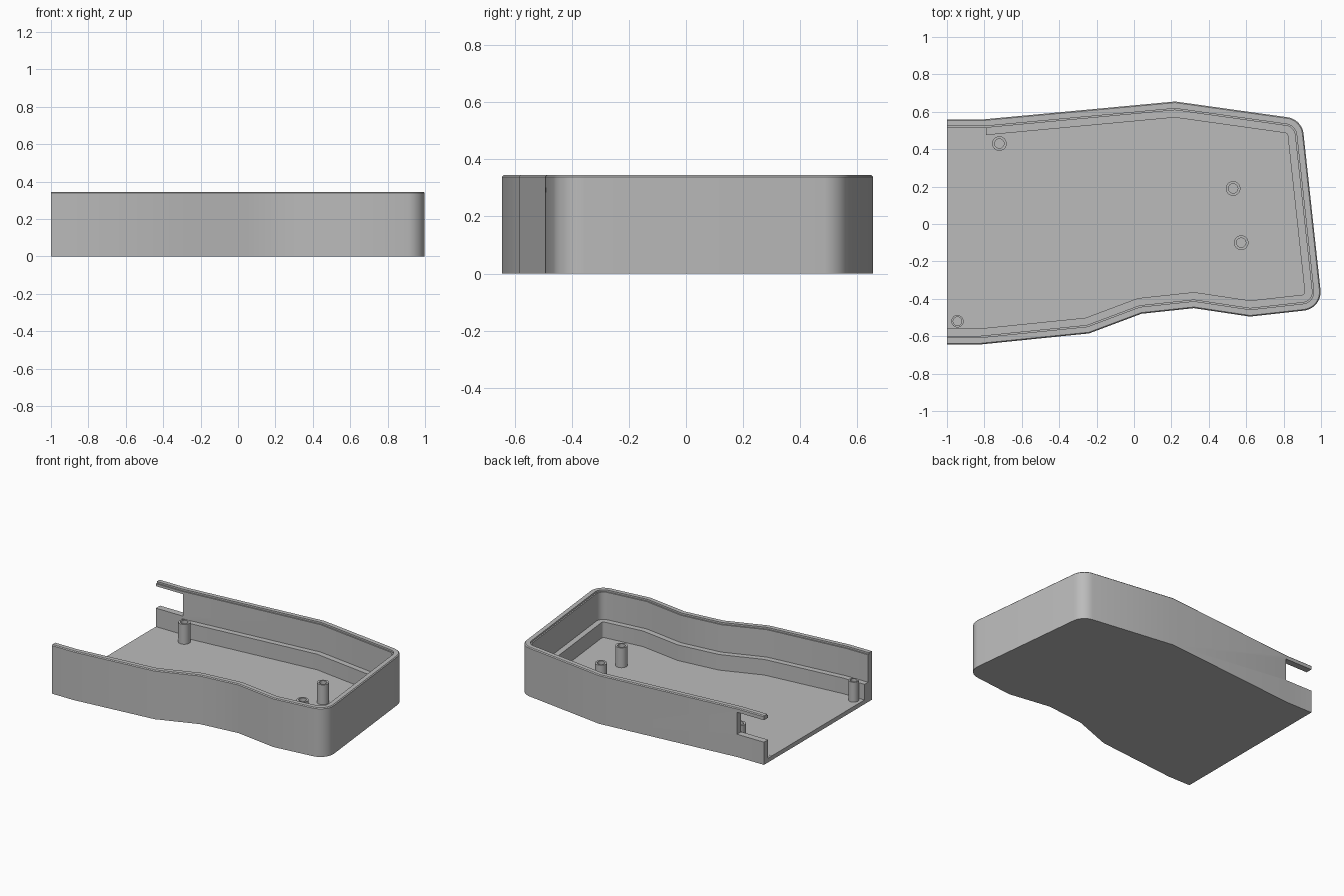
import bpy, bmesh, math
from mathutils import Vector

if "Cube" in bpy.data.objects:
    bpy.data.objects.remove(bpy.data.objects["Cube"], do_unlink=True)

grey = bpy.data.materials.new("plain grey")
grey.use_nodes = True
grey.diffuse_color = (0.5, 0.5, 0.5, 1)
grey.node_tree.nodes["Principled BSDF"].inputs["Base Color"].default_value = (0.5, 0.5, 0.5, 1)

HEIGHT, FLOOR, LEDGE, WALL = 0.345, 0.03, 0.14, 0.046

# Outer outline, clockwise from the open end: x, y, corner radius
OUTLINE = [(-1, 0.56, 0), (-0.8, 0.56, 0), (0.22, 0.655, 0), (0.898, 0.56, 0.1),
           (1.008, -0.452, 0.1), (0.62, -0.495, 0), (0.32, -0.45, 0), (0.04, -0.48, 0),
           (-0.24, -0.585, 0), (-0.83, -0.645, 0), (-1, -0.645, 0)]

# Wall cross-section: inset from the outline, height
SECTION = [(0, 0), (0, HEIGHT - 0.006), (0.006, HEIGHT), (0.037, HEIGHT), (0.037, 0.333),
           (WALL, 0.333), (WALL, LEDGE), (0.085, LEDGE), (0.085, FLOOR)]


def finish(bm, name, smooth=True):
    bmesh.ops.recalc_face_normals(bm, faces=bm.faces)
    mesh = bpy.data.meshes.new(name)
    bm.to_mesh(mesh)
    bm.free()
    mesh.materials.append(grey)
    obj = bpy.data.objects.new(name, mesh)
    bpy.context.collection.objects.link(obj)
    if smooth:
        smooth_by_angle(obj)
    return obj


def select(obj):
    bpy.ops.object.select_all(action='DESELECT')
    obj.select_set(True)
    bpy.context.view_layer.objects.active = obj


def smooth_by_angle(obj):
    select(obj)
    bpy.ops.object.shade_smooth_by_angle(angle=math.radians(30))


def inset_outline(inset, segments=10):
    """Points of the outline moved inward, with concentric rounded corners."""
    pts = [Vector(p[:2]) for p in OUTLINE]
    normals = []
    for a, b in zip(pts, pts[1:]):
        d = (b - a).normalized()
        normals.append(Vector((d.y, -d.x)))
    result = []
    for i, p in enumerate(pts):
        n1 = normals[max(i - 1, 0)]
        n2 = normals[min(i, len(normals) - 1)]
        miter = (n1 + n2) / (1 + n1.dot(n2))
        radius = OUTLINE[i][2]
        if radius == 0:
            result.append(p + inset * miter)
            continue
        centre = p + radius * miter
        for s in range(segments + 1):
            n = n1.slerp(n2, s / segments)
            result.append(centre - (radius - inset) * n)
    return result


def box(name, x, y, z):
    bm = bmesh.new()
    bmesh.ops.create_cube(bm, size=1)
    for v in bm.verts:
        v.co = [lo if c < 0 else hi for c, (lo, hi) in zip(v.co, (x, y, z))]
    return finish(bm, name, smooth=False)


# Tray: wall section swept along the outline, closed by floor and end faces
bm = bmesh.new()
rings = [[bm.verts.new((p.x, p.y, z)) for p in inset_outline(d)] for d, z in SECTION]
for low, high in zip(rings, rings[1:]):
    for i in range(len(low) - 1):
        bm.faces.new((low[i], low[i + 1], high[i + 1], high[i]))
bm.faces.new(rings[0])
bm.faces.new(rings[-1])
bm.faces.new([r[0] for r in rings] + [r[-1] for r in reversed(rings)])
tray = finish(bm, "tray", smooth=False)

# Side slot in the back wall, and the ledge removed beside it
cutters = [box("slot_cutter", (-1.1, -0.79), (0.42, 0.7), (0.16, 0.315)),
           box("ledge_cutter", (-1.1, -0.79), (0.472, 0.56 - WALL), (FLOOR - 0.0005, 0.2))]
for cutter in cutters:
    cutter.hide_render = True
    mod = tray.modifiers.new("cut", 'BOOLEAN')
    mod.operation = 'DIFFERENCE'
    mod.solver = 'EXACT'
    mod.object = cutter
    select(tray)
    bpy.ops.object.modifier_apply(modifier=mod.name)
    bpy.data.objects.remove(cutter, do_unlink=True)
smooth_by_angle(tray)


# Hollow screw posts
def post(name, x, y, outer, inner, top=0.17, sides=32):
    bm = bmesh.new()
    rings = []
    for r, z in ((outer, FLOOR), (outer, top), (inner, top), (inner, FLOOR)):
        angles = [2 * math.pi * i / sides for i in range(sides)]
        rings.append([bm.verts.new((x + r * math.cos(a), y + r * math.sin(a), z)) for a in angles])
    for k, ring in enumerate(rings):
        after = rings[(k + 1) % len(rings)]
        for i in range(sides):
            j = (i + 1) % sides
            bm.faces.new((ring[i], ring[j], after[j], after[i]))
    finish(bm, name)


post("back_post", -0.72, 0.43, 0.039, 0.025)
post("inner_post_back", 0.53, 0.19, 0.039, 0.025)
post("inner_post_front", 0.573, -0.1, 0.039, 0.025)
post("front_post", -0.944, -0.52, 0.033, 0.023)
